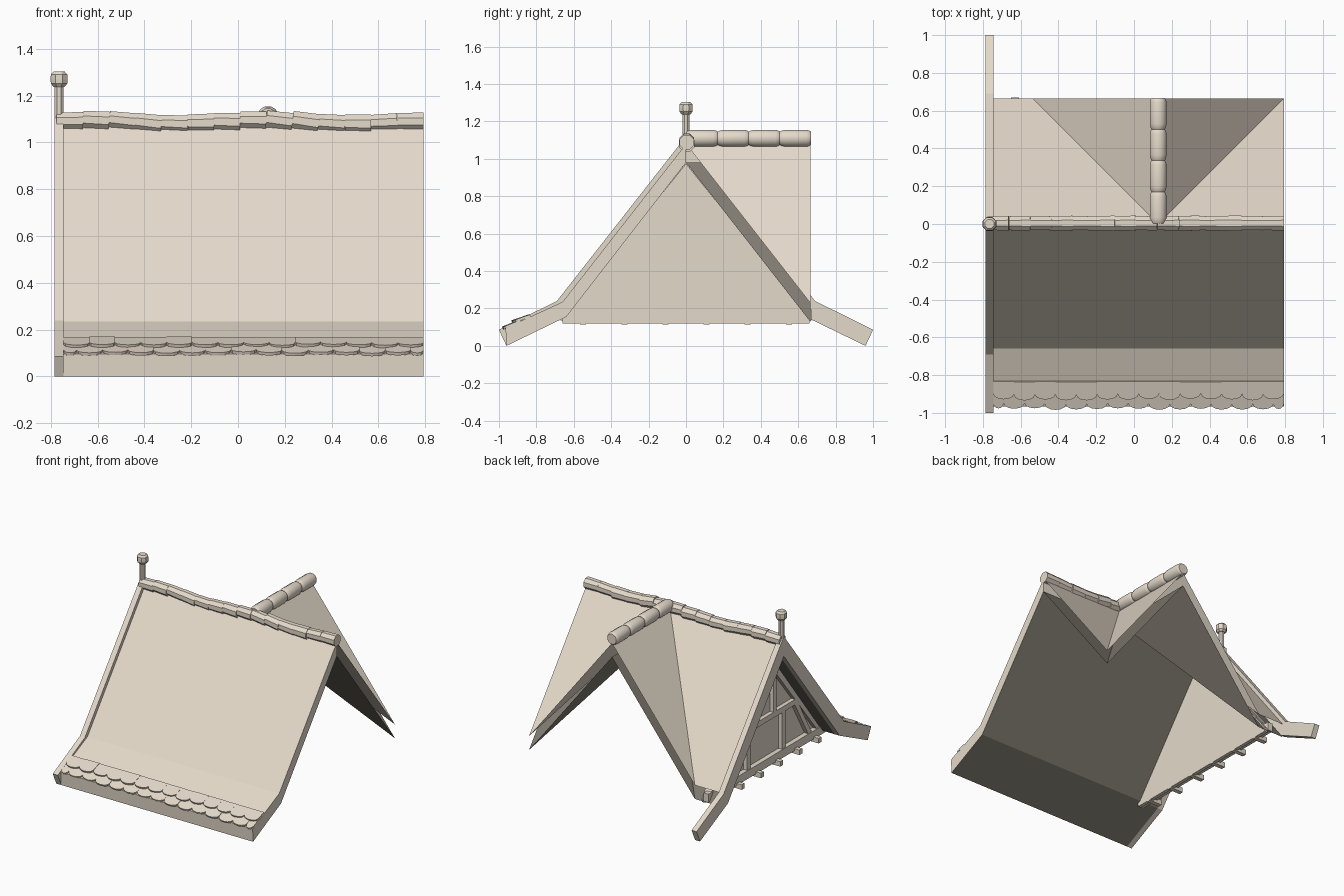
import bpy, bmesh, math, random
from mathutils import Vector, Matrix

if "Cube" in bpy.data.objects:
    bpy.data.objects.remove(bpy.data.objects["Cube"])

random.seed(4)


def material(name, colour):
    m = bpy.data.materials.new(name)
    m.diffuse_color = (*colour, 1)
    m.use_nodes = True
    m.node_tree.nodes["Principled BSDF"].inputs["Base Color"].default_value = m.diffuse_color
    return m


pale = material("pale_stone", (0.78, 0.70, 0.595))
dark = material("dark_underside", (0.22, 0.20, 0.165))

APEX, SLOPE, EAVE, DROP = 1.08, 1.28, 0.665, 0.10   # roof profile
XL, XR, XC = -0.745, 0.793, 0.128                   # roof ends and cross ridge


def finish(bm, name, recalc=True, smooth=False, under=None):
    if recalc:
        bmesh.ops.recalc_face_normals(bm, faces=bm.faces)
    bm.normal_update()
    if under is not None:                # dark faces on the underside
        for f in bm.faces:
            f.material_index = int(f.normal.z < under)
    me = bpy.data.meshes.new(name)
    bm.to_mesh(me)
    bm.free()
    me.materials.append(pale)
    if under is not None:
        me.materials.append(dark)
    ob = bpy.data.objects.new(name, me)
    bpy.context.collection.objects.link(ob)
    if smooth:
        bpy.ops.object.select_all(action='DESELECT')
        ob.select_set(True)
        bpy.context.view_layer.objects.active = ob
        bpy.ops.object.shade_smooth_by_angle(angle=math.radians(35))
    return ob


def prism(bm, pts, offset):
    """Closed solid: a flat polygon swept along an offset."""
    a = [bm.verts.new(p) for p in pts]
    b = [bm.verts.new(Vector(p) + Vector(offset)) for p in pts]
    bm.faces.new(a)
    bm.faces.new(b[::-1])
    n = len(a)
    for i in range(n):
        bm.faces.new((a[i], b[i], b[(i + 1) % n], a[(i + 1) % n]))


def box(bm, x0, x1, y0, y1, z0, z1):
    prism(bm, [(x0, y0, z0), (x0, y1, z0), (x0, y1, z1), (x0, y0, z1)], (x1 - x0, 0, 0))


def timber(bm, p, q, w, x0, x1):
    """Straight timber between two (y, z) points on the gable wall."""
    p, q = Vector(p), Vector(q)
    d = (q - p).normalized()
    n = Vector((-d.y, d.x)) * w / 2
    prism(bm, [(x0, *c) for c in (p + n, q + n, q - n, p - n)], (x1 - x0, 0, 0))


def lathe(bm, profile, matrix, sides):
    """Solid of revolution from (radius, height) points."""
    rings = []
    for r, h in profile:
        rings.append([bm.verts.new(matrix @ Vector((r * math.cos(a), r * math.sin(a), h)))
                      for a in [(i + .5) * math.tau / sides for i in range(sides)]])
    for a, b in zip(rings, rings[1:]):
        for i in range(sides):
            j = (i + 1) % sides
            bm.faces.new((a[i], a[j], b[j], b[i]))
    bm.faces.new(rings[0][::-1])
    bm.faces.new(rings[-1])


# front roof slab with flared eave and dark underside
bm = bmesh.new()
prism(bm, [(XL, 0, APEX), (XL, -0.66, 0.235), (XL, -0.965, 0.095), (XL, -0.96, 0.0),
           (XL, -0.64, 0.155), (XL, 0, APEX - DROP)], (XR - XL, 0, 0))
finish(bm, "front_roof", under=-0.3)

# back roof and cross gable: an outer skin and a dark inner skin, open at the edges
bm = bmesh.new()
main = lambda x, y: APEX - SLOPE * y
cross = lambda x, y: APEX - SLOPE * abs(x - XC)
panels = [
    (main, [(XL, 0), (XC, 0), (XC - EAVE, EAVE), (XL, EAVE)]),
    (main, [(XC, 0), (XR, 0), (XR, EAVE)]),
    (cross, [(XC, 0), (XC, EAVE), (XC - EAVE, EAVE)]),
    (cross, [(XC, 0), (XC + EAVE, EAVE), (XC, EAVE)]),
]
for height, pts in panels:
    top = bm.faces.new([bm.verts.new((x, y, height(x, y))) for x, y in pts])
    low = bm.faces.new([bm.verts.new((x, y, height(x, y) - DROP)) for x, y in pts])
    top.normal_update()
    low.normal_update()
    if top.normal.z < 0:
        top.normal_flip()
    if low.normal.z > 0:
        low.normal_flip()
finish(bm, "back_roof", recalc=False, under=0)

# verge boards on the left end
bm = bmesh.new()
for s in (-1, 1):
    prism(bm, [(-0.785, s * y, z) for y, z in
               [(0, 1.12), (.69, .24), (1, .086), (.96, 0), (.64, .155), (0, .975)]], (0.04, 0, 0))
finish(bm, "verge_boards")

# scalloped eave tiles in two overlapping rows, tilted a little flatter than the eave
bm = bmesh.new()
down = Vector((0, -0.909, -0.417))
up = Vector((0, -0.417, 0.909))
start = Vector((0, -0.83, 0.157))
W = (XR - XL) / 14
for s0, s1, lift, tilt, shift in [(0.06, 0.16, 0.002, 0.04, 0.5), (0.0, 0.1, 0.006, 0.10, 0.0)]:
    for i in range(15 if shift else 14):
        x0 = max(XL, XL + (i - shift) * W)
        x1 = min(XR, XL + (i + 1 - shift) * W)
        end = s1 + random.uniform(-.006, .004)
        rise = lift + random.uniform(-.002, .003)
        pts = [(x0, s0), (x1, s0)]
        for k in range(7):
            a = math.pi * k / 6
            pts.append(((x0 + x1) / 2 + (x1 - x0) / 2 * math.cos(a), end - .03 + .03 * math.sin(a)))
        prism(bm, [Vector((x, 0, 0)) + start + down * s + up * (rise - 0.008 + tilt * (s - s0))
                   for x, s in pts], up * 0.014)
finish(bm, "eave_tiles")

# main ridge tiles, slightly wavy, each stepping over the next
bm = bmesh.new()
N = 14
x_start, step = -0.775, (XR + 0.775) / N
wave = lambda x: 1.087 + 0.008 * math.cos((x - 0.12) * math.tau / 0.72)
for i in range(N):
    a = Vector((x_start + i * step, 0.004, wave(x_start + i * step) + random.uniform(0, .006)))
    b = Vector((x_start + (i + 1) * step, 0.004, wave(x_start + (i + 1) * step) - random.uniform(0, .006)))
    d = b - a
    m = Matrix.Translation(a) @ d.to_track_quat('Z', 'Y').to_matrix().to_4x4()
    r = 0.039 + random.uniform(-.002, .003)
    lathe(bm, [(r, 0), (r + .003, d.length)], m, 8)
finish(bm, "main_ridge_tiles")

# cross ridge tiles with rounded ends
bm = bmesh.new()
for i in range(4):
    L = 0.166
    m = Matrix.Translation((XC, 0.003 + i * L, 1.11)) @ Matrix.Rotation(-math.pi / 2, 4, 'X')
    lathe(bm, [(.036, 0), (.042, .010), (.046, .03), (.046, L - .022), (.042, L - .007), (.037, L)], m, 12)
finish(bm, "cross_ridge_tiles", smooth=True)

# finial post and knob
bm = bmesh.new()
m = Matrix.Translation((-0.765, 0, 0))
lathe(bm, [(.02, 1.0), (.02, 1.25)], m, 8)
lathe(bm, [(.026, 1.238), (.038, 1.252), (.039, 1.27), (.038, 1.29), (.026, 1.303)], m, 8)
finish(bm, "finial")

# recessed gable wall
bm = bmesh.new()
prism(bm, [(-0.615, y, z) for y, z in
           [(-.66, .12), (.66, .12), (.66, .15), (0, .975), (-.66, .15)]], (0.025, 0, 0))
finish(bm, "gable_wall")

# timber frame on the gable wall
bm = bmesh.new()
X0, X1 = -0.645, -0.61
box(bm, X0 - .005, X1, -.67, .67, .135, .195)            # sill beam
box(bm, X0, X1, -.36, .36, .46, .50)                     # middle rail
box(bm, X0, X1, -.12, .12, .76, .795)                    # collar
for s in (-1, 1):
    timber(bm, (s * .63, .16), (0, .945), .045, X0, X1)   # rafters
    timber(bm, (s * .2, .19), (s * .2, .47), .04, X0, X1)  # lower posts
    timber(bm, (s * .1, .49), (s * .1, .77), .035, X0, X1)  # upper posts
    timber(bm, (s * .5, .19), (s * .34, .47), .035, X0, X1)  # braces
finish(bm, "timber_frame")

# joist ends under the sill
bm = bmesh.new()
for i in range(6):
    y = -.55 + i * .22
    box(bm, -.69, -.59, y - .016, y + .016, .114, .15)
finish(bm, "joist_ends")
